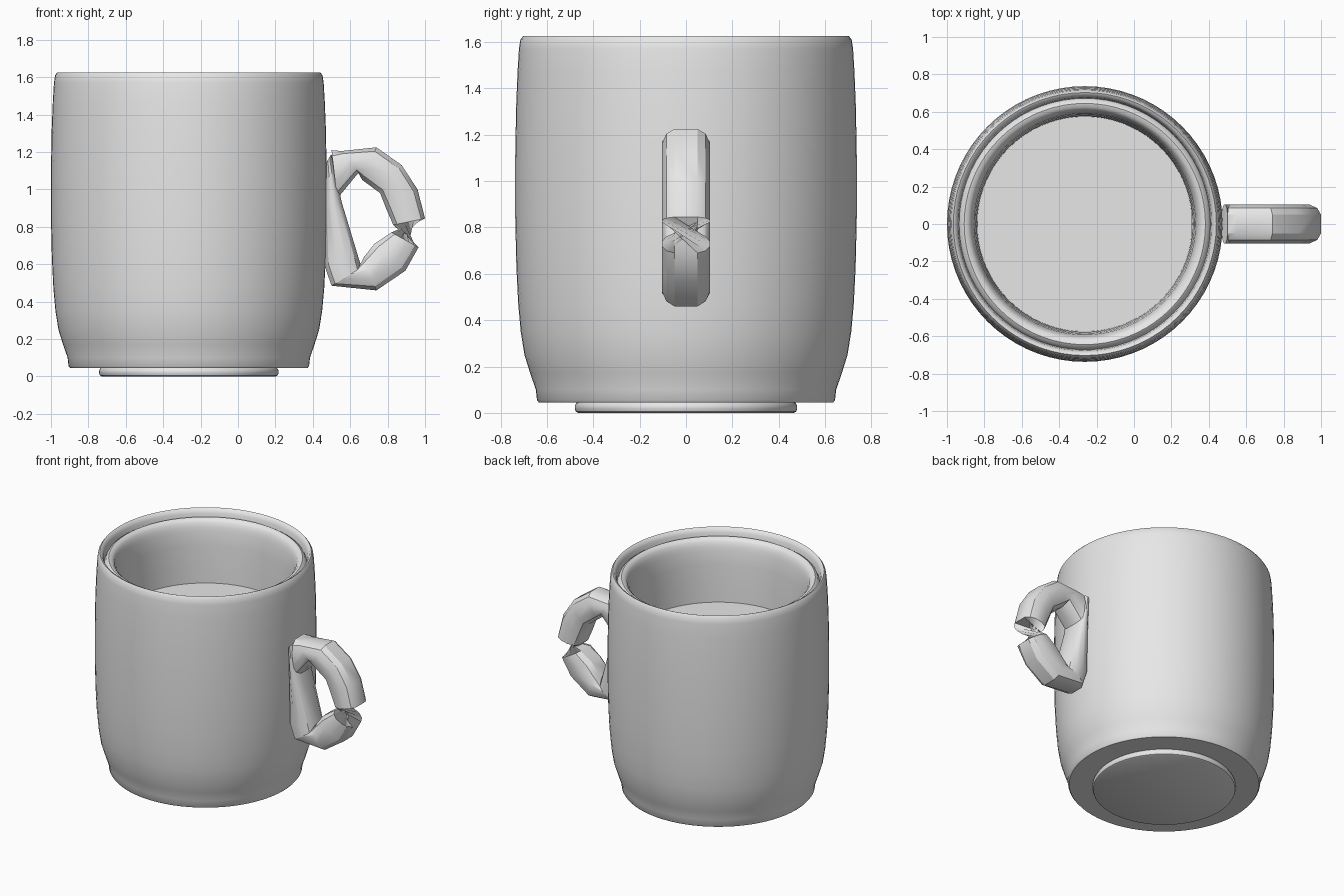
import bpy, bmesh, math
from mathutils import Vector

if "Cube" in bpy.data.objects:
    bpy.data.objects.remove(bpy.data.objects["Cube"])

CX = -0.263          # axis of the cup body

clay = bpy.data.materials.new("light grey")
clay.diffuse_color = (0.8, 0.8, 0.8, 1)
clay.use_nodes = True
clay.node_tree.nodes["Principled BSDF"].inputs["Base Color"].default_value = clay.diffuse_color


def finish(bm, name, angle):
    bmesh.ops.recalc_face_normals(bm, faces=bm.faces)
    mesh = bpy.data.meshes.new(name)
    bm.to_mesh(mesh)
    bm.free()
    ob = bpy.data.objects.new(name, mesh)
    bpy.context.collection.objects.link(ob)
    mesh.materials.append(clay)
    bpy.ops.object.select_all(action='DESELECT')
    ob.select_set(True)
    bpy.context.view_layer.objects.active = ob
    bpy.ops.object.shade_smooth_by_angle(angle=math.radians(angle))
    return ob


def lathe(name, profile, steps=72):
    """Turn a radius/height profile about the cup axis."""
    bm = bmesh.new()
    vs = [bm.verts.new((CX + r, 0, z)) for r, z in profile]
    edges = [bm.edges.new(p) for p in zip(vs, vs[1:])]
    bmesh.ops.spin(bm, geom=vs + edges, cent=(CX, 0, 0), axis=(0, 0, 1),
                   angle=math.tau, steps=steps)
    bmesh.ops.remove_doubles(bm, verts=bm.verts, dist=0.0005)
    return finish(bm, name, 40)


# Cup: underside, bulging wall, rim, groove, inner lip, inner wall, raised floor
lathe("cup_body", [
    (0, 0.05), (0.635, 0.045), (0.643, 0.055), (0.648, 0.10), (0.672, 0.17),
    (0.697, 0.25), (0.713, 0.35), (0.724, 0.47), (0.732, 0.63), (0.737, 0.85),
    (0.737, 1.10), (0.733, 1.32), (0.727, 1.47), (0.721, 1.57), (0.715, 1.61),
    (0.703, 1.626), (0.69, 1.62), (0.678, 1.595), (0.672, 1.55),
    (0.662, 1.572), (0.645, 1.583), (0.625, 1.578), (0.608, 1.56),
    (0.60, 1.53), (0.592, 1.50), (0.585, 1.40), (0.578, 1.25), (0.575, 1.13),
    (0, 1.13)])

# Foot disc
lathe("foot", [(0, 0), (0.465, 0), (0.475, 0.005), (0.48, 0.018),
               (0.48, 0.03), (0.474, 0.042), (0.46, 0.055), (0, 0.055)])

# Handle: each station is an outer and inner point (x, z) with a rounded section
SECTION = [(0, -.05), (0, .05), (.12, .085), (.35, .103), (.65, .103),
           (.88, .085), (1, .05), (1, -.05), (.88, -.085), (.65, -.103),
           (.35, -.103), (.12, -.085)]


def ring(bm, outer, inner):
    a, b = Vector((outer[0], 0, outer[1])), Vector((inner[0], 0, inner[1]))
    return [bm.verts.new(a.lerp(b, u) + Vector((0, y, 0))) for u, y in SECTION]


def tube(name, stations, twist_at=None):
    """Loft rings; the chosen span turns half way round to make the pinch."""
    bm = bmesh.new()
    rings = [ring(bm, o, i) for o, i in stations]
    n, shift = len(SECTION), 0
    for k in range(len(rings) - 1):
        if k == twist_at:
            shift = n // 2
        else:
            shift = 0
        for j in range(n):
            q = (j + 1) % n
            bm.faces.new((rings[k][j], rings[k][q],
                          rings[k + 1][(q + shift) % n],
                          rings[k + 1][(j + shift) % n]))
    bm.faces.new(rings[0])
    bm.faces.new(rings[-1])
    return finish(bm, name, 32)


tube("handle_loop", [
    ((0.50, 1.21), (0.53, 0.95)), ((0.55, 1.205), (0.645, 1.09)),
    ((0.74, 1.225), (0.665, 1.05)), ((0.875, 1.13), (0.76, 0.98)),
    ((0.96, 1.00), (0.795, 0.89)), ((1.0, 0.845), (0.83, 0.81)),
    ((0.965, 0.69), (0.82, 0.77)), ((0.895, 0.565), (0.73, 0.71)),
    ((0.74, 0.46), (0.675, 0.64)), ((0.50, 0.485), (0.655, 0.58)),
], twist_at=5)

# Slanting web that closes the loop against the wall
tube("handle_web", [((0.50, 0.485), (0.66, 0.575)),
                    ((0.46, 0.60), (0.655, 0.60)),
                    ((0.465, 0.93), (0.555, 0.93)),
                    ((0.47, 1.14), (0.50, 1.19))])

# Handle root showing through the inner wall
bm = bmesh.new()
bmesh.ops.create_cube(bm, size=1)
for v in bm.verts:
    v.co = (v.co.x * 0.03 + 0.322, v.co.y * 0.17, v.co.z * 0.08 + 1.15)
finish(bm, "handle_root", 30)
